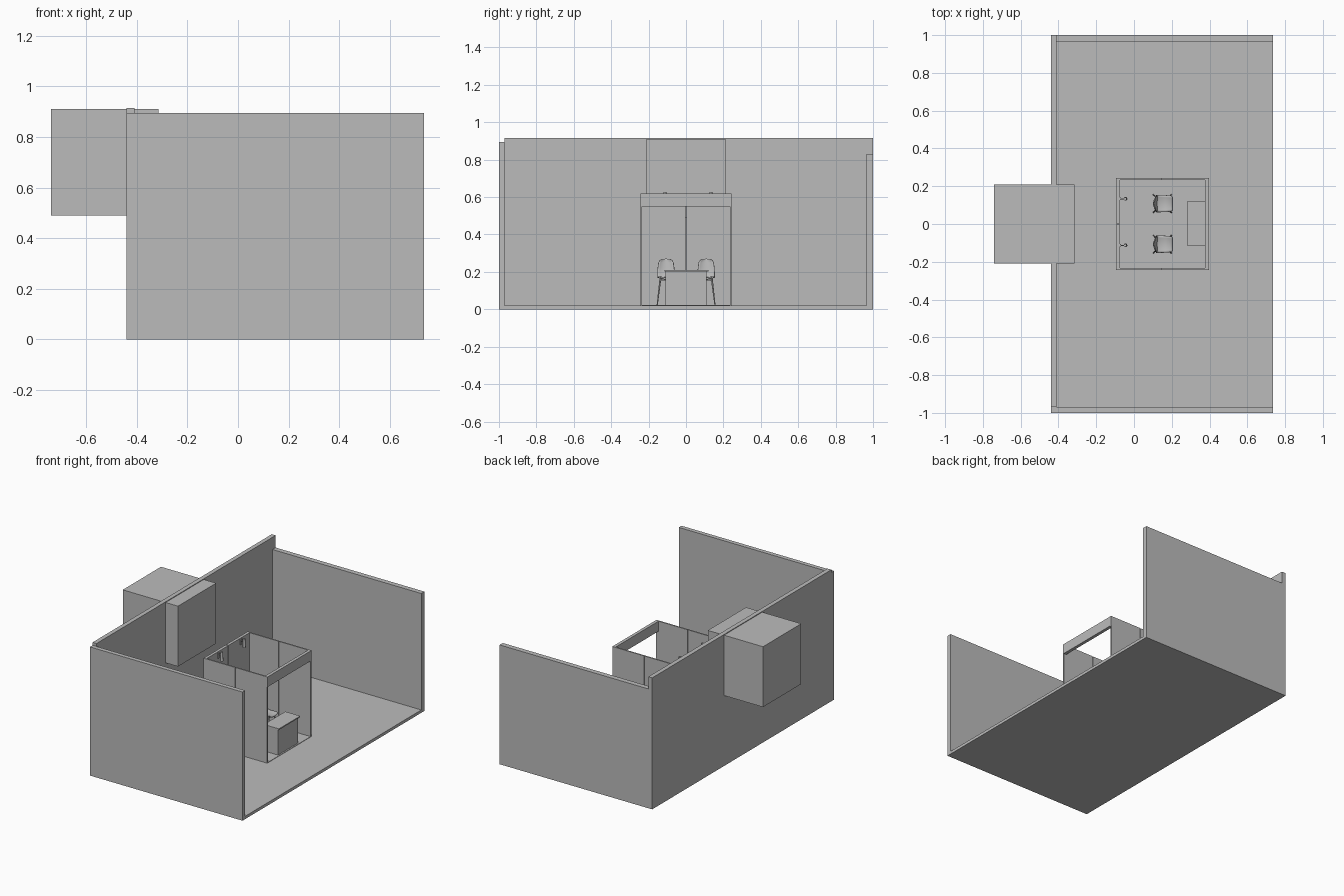
import bpy, bmesh, math
from mathutils import Vector

cube = bpy.data.objects.get("Cube")
if cube:
    bpy.data.objects.remove(cube, do_unlink=True)

grey = bpy.data.materials.new("plain_grey")
grey.use_nodes = True
tone = (0.5, 0.5, 0.5, 1)
grey.diffuse_color = tone
grey.node_tree.nodes["Principled BSDF"].inputs["Base Color"].default_value = tone


def add_object(name, bm):
    bmesh.ops.recalc_face_normals(bm, faces=bm.faces)
    mesh = bpy.data.meshes.new(name)
    bm.to_mesh(mesh)
    bm.free()
    mesh.materials.append(grey)
    obj = bpy.data.objects.new(name, mesh)
    bpy.context.collection.objects.link(obj)
    return obj


def box(name, x, y, z):
    """Box from (low, high) ranges on each axis."""
    bm = bmesh.new()
    bmesh.ops.create_cube(bm, size=1)
    for v in bm.verts:
        v.co = [sum(r) / 2 + c * (r[1] - r[0]) for c, r in zip(v.co, (x, y, z))]
    return add_object(name, bm)


def rod(name, start, end, r1, r2, sides=12):
    """Tapered cylinder between two points."""
    a, b = Vector(start), Vector(end)
    bm = bmesh.new()
    bmesh.ops.create_cone(bm, cap_ends=True, segments=sides,
                          radius1=r1, radius2=r2, depth=(b - a).length)
    obj = add_object(name, bm)
    obj.location = (a + b) / 2
    obj.rotation_euler = (b - a).to_track_quat("Z", "Y").to_euler()
    smooth(obj)
    return obj


def smooth(obj):
    bpy.ops.object.select_all(action="DESELECT")
    obj.select_set(True)
    bpy.context.view_layer.objects.active = obj
    bpy.ops.object.shade_smooth_by_angle(angle=math.radians(40))


# Room: floor, three walls and the block through the long wall
box("floor", (-0.44, 0.735), (-1, 1), (0, 0.02))
box("long_wall", (-0.44, -0.41), (-0.97, 1), (0, 0.915))
box("front_wall", (-0.44, 0.735), (-1, -0.97), (0, 0.895))
box("back_wall", (-0.41, 0.735), (0.965, 1), (0, 0.83))
box("wall_block", (-0.74, -0.315), (-0.21, 0.21), (0.49, 0.91))

# Booth: panelled walls with narrow joints, open at +x under a header
top = 0.62
gap = 0.002
for side, name in ((-1, "front"), (1, "back")):
    outer, inner = sorted((side * 0.243, side * 0.234))
    box(f"booth_{name}_panel_inner", (-0.095, 0.15 - gap), (outer, inner), (0.005, top))
    box(f"booth_{name}_panel_outer", (0.15 + gap, 0.395), (outer, inner), (0.005, top))
    low, high = sorted((side * gap, side * 0.234))
    box(f"booth_{name}_rear_panel", (-0.095, -0.075), (low, high), (0.005, top))
box("booth_header", (0.375, 0.397), (-0.243, 0.243), (0.55, top))
box("booth_floor", (-0.095, 0.395), (-0.243, 0.243), (0.005, 0.023))

# Counter at the open side
box("counter_body", (0.285, 0.385), (-0.11, 0.11), (0.02, 0.202))
box("counter_top", (0.28, 0.395), (-0.115, 0.12), (0.202, 0.21))


def chair(name, cy):
    """Curved shell seat on four splayed legs, facing +x."""
    profile = [(0.205, 0.16), (0.195, 0.167), (0.165, 0.165), (0.135, 0.163),
               (0.12, 0.17), (0.112, 0.19), (0.107, 0.22), (0.103, 0.25),
               (0.101, 0.262), (0.1, 0.27)]
    widths = [0.036, 0.042, 0.045, 0.046, 0.046, 0.046, 0.045, 0.041, 0.034, 0.022]
    cols = 9
    bm = bmesh.new()
    rows = []
    for (x, z), w in zip(profile, widths):
        row = []
        for i in range(cols):
            t = 2 * i / (cols - 1) - 1
            back = min(1, max(0, (z - 0.16) / 0.06))
            row.append(bm.verts.new((x + 0.012 * back * t * t, cy + w * t,
                                     z + 0.006 * (1 - back) * t * t)))
        rows.append(row)
    for a, b in zip(rows, rows[1:]):
        for i in range(cols - 1):
            bm.faces.new((a[i], a[i + 1], b[i + 1], b[i]))
    shell = add_object(name + "_shell", bm)
    solid = shell.modifiers.new("thickness", "SOLIDIFY")
    solid.thickness = 0.004
    smooth(shell)
    for sx in (-1, 1):
        for sy in (-1, 1):
            rod(name + "_leg", (0.15 + sx * 0.048, cy + sy * 0.047, 0.022),
                (0.15 + sx * 0.03, cy + sy * 0.03, 0.163), 0.003, 0.005, 8)
    box(name + "_under_frame", (0.117, 0.183), (cy - 0.033, cy + 0.033), (0.152, 0.159))


for name, y in (("front_chair", -0.107), ("back_chair", 0.108)):
    chair(name, y)

# Small spotlights on the rear booth wall
for name, y in (("front_spot", -0.113), ("back_spot", 0.133)):
    box(name + "_bracket", (-0.075, -0.069), (y - 0.006, y + 0.006), (0.575, 0.615))
    rod(name + "_arm", (-0.072, y, 0.605), (-0.045, y, 0.605), 0.003, 0.003)
    rod(name + "_head", (-0.047, y, 0.627), (-0.045, y, 0.565), 0.008, 0.01)
